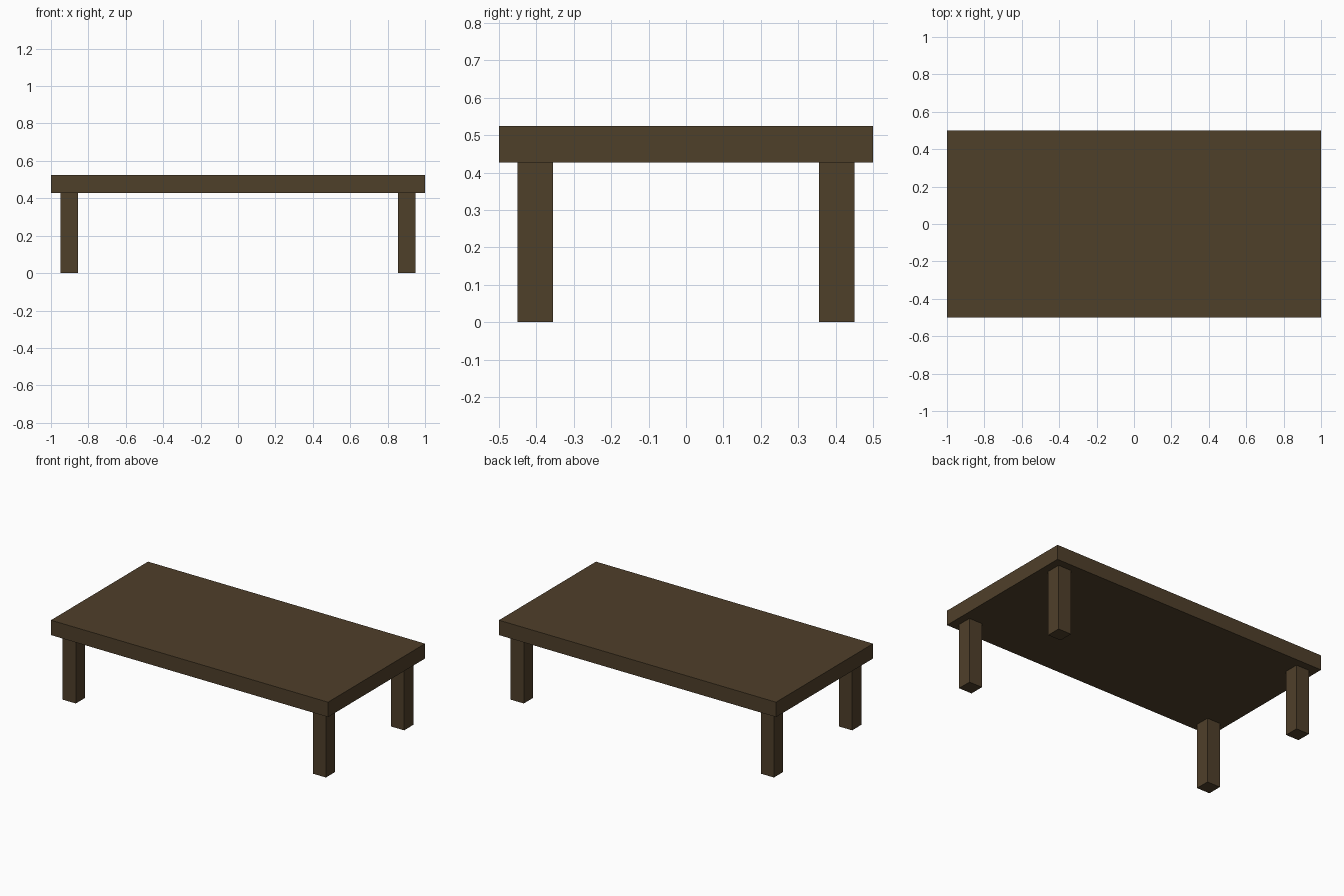
import bpy

if "Cube" in bpy.data.objects:
    bpy.data.objects.remove(bpy.data.objects["Cube"])

wood = bpy.data.materials.new("dark_wood")
wood.diffuse_color = (0.078, 0.05, 0.023, 1)
wood.use_nodes = True
wood.node_tree.nodes["Principled BSDF"].inputs["Base Color"].default_value = wood.diffuse_color

TOP_Z, UNDER_Z = 0.524, 0.427   # upper and lower faces of the table top
LEG = 0.094                     # square leg width
LEG_X, LEG_Y = 0.903, 0.403     # leg centres


def box(name, size, centre):
    bpy.ops.mesh.primitive_cube_add(size=1, location=centre)
    obj = bpy.context.object
    obj.name = name
    obj.scale = size
    bpy.ops.object.transform_apply(location=False, rotation=False, scale=True)
    obj.data.materials.append(wood)
    return obj


# Table top slab
box("table_top", (2, 1, TOP_Z - UNDER_Z), (0, 0, (TOP_Z + UNDER_Z) / 2))

# Four square legs, inset from the corners
for side, sx in (("left", -1), ("right", 1)):
    for end, sy in (("front", -1), ("back", 1)):
        box(f"{end}_{side}_leg", (LEG, LEG, UNDER_Z),
            (sx * LEG_X, sy * LEG_Y, UNDER_Z / 2))
